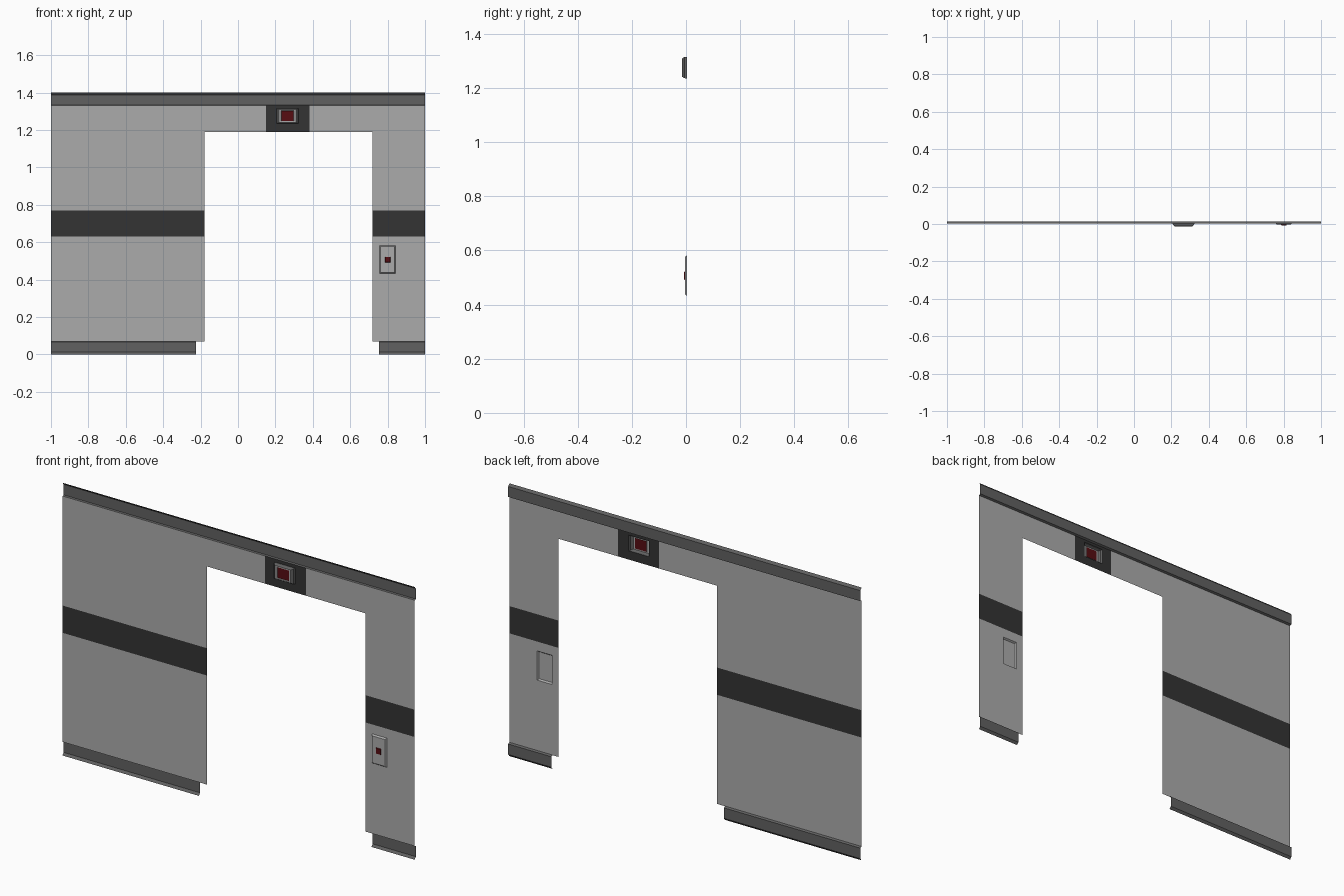
import bpy, bmesh

if "Cube" in bpy.data.objects:
    bpy.data.objects.remove(bpy.data.objects["Cube"])

def material(name, rgb):
    m = bpy.data.materials.new(name)
    m.diffuse_color = (*rgb, 1)
    m.use_nodes = True
    m.node_tree.nodes["Principled BSDF"].inputs["Base Color"].default_value = m.diffuse_color
    return m

WALL = material("wall grey", (0.41, 0.41, 0.41))
TRIM = material("trim grey", (0.12, 0.12, 0.12))
DARK = material("dark charcoal", (0.034, 0.034, 0.034))
RED = material("dark red", (0.095, 0.004, 0.006))
Y = 0.004  # plane of the wall sheet

def finish(name, bm, mats):
    me = bpy.data.meshes.new(name)
    bm.to_mesh(me)
    bm.free()
    for m in mats:
        me.materials.append(m)
    ob = bpy.data.objects.new(name, me)
    bpy.context.collection.objects.link(ob)
    return ob

# wall: one thin sheet of cells, leaving out the doorway and both relief openings
LAMP = (0.206, 0.323, 1.235, 1.315)
PAD = (0.757, 0.843, 0.432, 0.582)
DOOR = (-0.18, 0.72, 0.0, 1.19)
STRIPE = (-2, 2, 0.63, 0.77)
PLATE = (0.15, 0.383, 1.19, 1.332)

def inside(x, z, r):
    return r[0] < x < r[1] and r[2] < z < r[3]

xs = sorted({-1, 1, *LAMP[:2], *PAD[:2], *DOOR[:2], *PLATE[:2]})
zs = sorted({0.07, *LAMP[2:], *PAD[2:], *STRIPE[2:], *PLATE[2:]})
bm = bmesh.new()
for x0, x1 in zip(xs, xs[1:]):
    for z0, z1 in zip(zs, zs[1:]):
        x, z = (x0 + x1) / 2, (z0 + z1) / 2
        if any(inside(x, z, r) for r in (LAMP, PAD, DOOR)):
            continue
        f = bm.faces.new([bm.verts.new((a, Y, b)) for a, b in
                          ((x0, z0), (x1, z0), (x1, z1), (x0, z1))])
        f.material_index = int(inside(x, z, STRIPE) or inside(x, z, PLATE))
bmesh.ops.remove_doubles(bm, verts=bm.verts, dist=1e-5)
finish("wall_panel", bm, [WALL, DARK])

# trims: recessed channel profile (y, z) swept along x
def trim(name, x0, x1, profile):
    bm = bmesh.new()
    rows = [[bm.verts.new((x, y, z)) for x in (x0, x1)] for y, z in profile]
    for a, b in zip(rows, rows[1:]):
        bm.faces.new((a[0], a[1], b[1], b[0]))
    finish(name, bm, [TRIM])

channel = [(Y, 0.0), (0.014, 0.012), (0.014, 0.066), (Y, 0.071)]
trim("bottom_trim_left", -1, -0.225, channel)
trim("bottom_trim_right", 0.755, 1, channel)
trim("top_trim", -1, 1, [(y, 1.40 - z) for y, z in reversed(channel)])

# reliefs: open-backed stepped shells, rings of (inset, y), last ring capped
def relief(name, rect, rings, mats, side_slots, cap_slot):
    x0, x1, z0, z1 = rect
    bm = bmesh.new()
    loops = [[bm.verts.new((x, y, z)) for x, z in
              ((x0 + ix, z0 + iz), (x1 - ix, z0 + iz), (x1 - ix, z1 - iz), (x0 + ix, z1 - iz))]
             for ix, iz, y in rings]
    for a, b, slot in zip(loops, loops[1:], side_slots):
        for i in range(4):
            j = (i + 1) % 4
            bm.faces.new((a[i], a[j], b[j], b[i])).material_index = slot
    bm.faces.new(loops[-1]).material_index = cap_slot
    finish(name, bm, mats)

relief("door_lamp", LAMP,
       [(0, 0, Y), (0.003, 0.001, -0.006), (0.014, 0.006, -0.014),
        (0.024, 0.012, -0.014), (0.026, 0.013, -0.011)],
       [WALL, RED, TRIM], [2, 2, 0, 0], 1)
relief("keypad_plate", PAD, [(0, 0, Y), (0.006, 0.006, -0.004)], [WALL], [0], 0)
relief("keypad_button", (0.786, 0.816, 0.491, 0.522),
       [(0, 0, -0.004), (0.002, 0.002, -0.008)], [RED], [0], 0)
